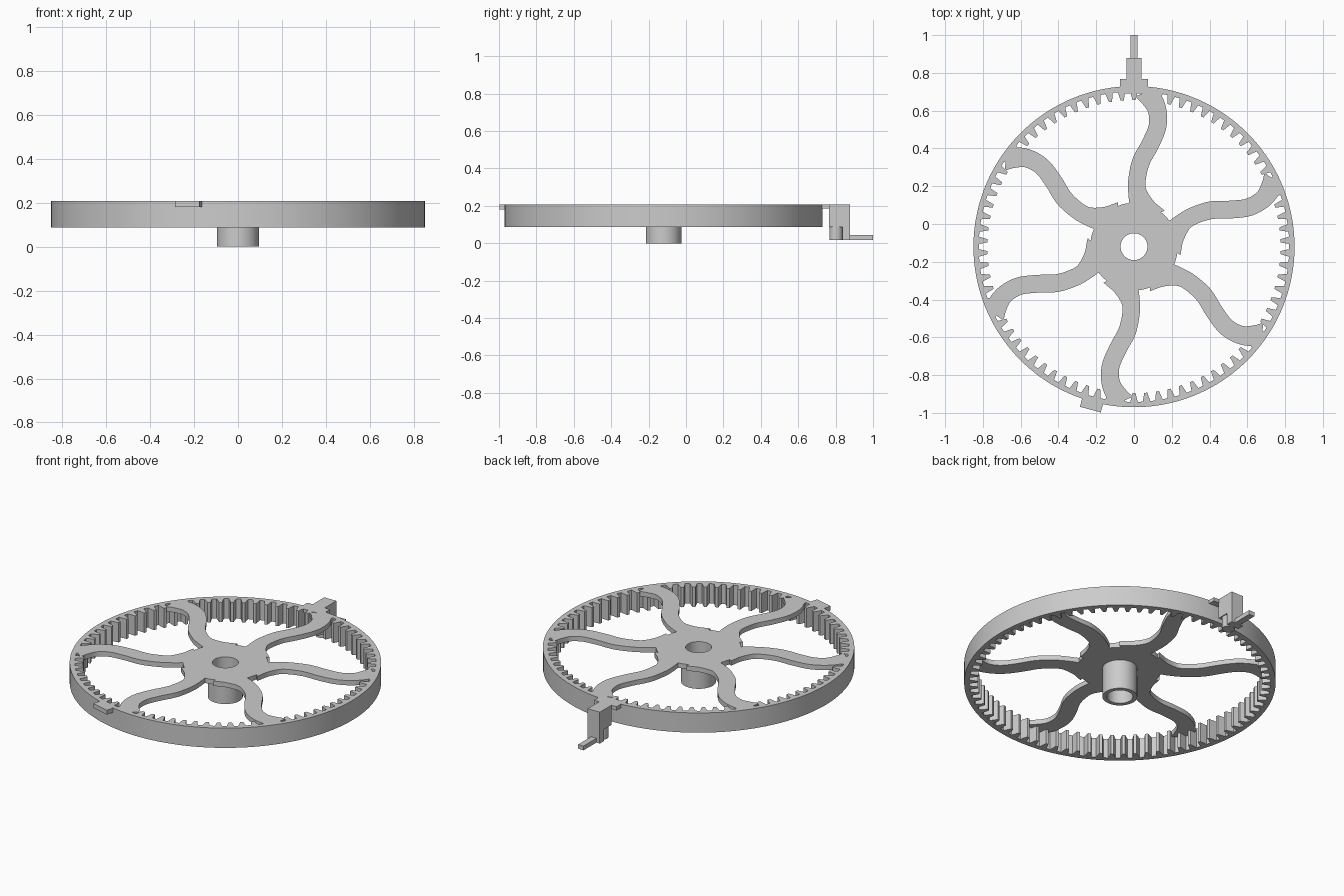
import bpy, bmesh, math
from mathutils import Vector, Matrix

cube = bpy.data.objects.get("Cube")
if cube:
    bpy.data.objects.remove(cube, do_unlink=True)

CY = -0.12                    # wheel axis in y
BOTTOM, TOP = 0.088, 0.207    # rim heights
PLATE = 0.178                 # underside of spokes and hub plate

grey = bpy.data.materials.new("plain grey")
grey.use_nodes = True
grey.diffuse_color = (0.6, 0.6, 0.6, 1)
grey.node_tree.nodes["Principled BSDF"].inputs["Base Color"].default_value = (0.6, 0.6, 0.6, 1)


def finish(name, bm, smooth=True):
    bmesh.ops.recalc_face_normals(bm, faces=bm.faces)
    mesh = bpy.data.meshes.new(name)
    bm.to_mesh(mesh)
    bm.free()
    obj = bpy.data.objects.new(name, mesh)
    bpy.context.collection.objects.link(obj)
    mesh.materials.append(grey)
    if smooth:
        bpy.ops.object.select_all(action="DESELECT")
        obj.select_set(True)
        bpy.context.view_layer.objects.active = obj
        bpy.ops.object.shade_smooth_by_angle(angle=math.radians(25))
    return obj


def polar(r, a):
    return r * math.cos(a), CY + r * math.sin(a)


def stitch(bm, rings, closed_rings=True):
    """Join a closed cycle of equal point rows with quads."""
    rows = [[bm.verts.new(p) for p in ring] for ring in rings]
    n = len(rows[0])
    for a, b in zip(rows, rows[1:] + rows[:1]):
        for i in range(n if closed_rings else n - 1):
            j = (i + 1) % n
            bm.faces.new((a[i], a[j], b[j], b[i]))
    return rows


def box(name, x, y, z, matrix=Matrix()):
    bm = bmesh.new()
    bmesh.ops.create_cube(bm, size=1)
    for v in bm.verts:
        v.co = matrix @ Vector((lo + (c + 0.5) * (hi - lo)
                                for c, (lo, hi) in zip(v.co, (x, y, z))))
    return finish(name, bm, False)


# Rim with internal teeth
TEETH = 78
TOOTH = ((-0.30, 0.822), (-0.13, 0.776), (0.13, 0.776), (0.30, 0.822))
pitch = math.tau / TEETH
inner, outer = [], []
for t in range(TEETH):
    for offset, r in TOOTH:
        a = math.pi / 2 + (t + offset) * pitch
        inner.append(polar(r, a))
        outer.append(polar(0.85, a))
bm = bmesh.new()
stitch(bm, [[(*p, z) for p in loop] for loop, z in
            ((inner, BOTTOM), (outer, BOTTOM), (outer, TOP), (inner, TOP))])
finish("toothed_rim", bm)

# Hub plate and bored sleeve
profile = ((0.071, 0), (0.095, 0), (0.095, PLATE), (0.232, PLATE), (0.232, TOP), (0.071, TOP))
bm = bmesh.new()
stitch(bm, [[(*polar(r, math.tau * i / 64), z) for i in range(64)] for r, z in profile])
finish("hub", bm)

# Six S-shaped spokes: centre line (x, y, half width) from hub to rim
PATH = [Vector(p) for p in (
    (0.07, 0.15, 0.10), (0.042, 0.215, 0.068), (0.018, 0.29, 0.049), (0.016, 0.355, 0.046),
    (0.037, 0.45, 0.047), (0.085, 0.54, 0.047), (0.124, 0.635, 0.047),
    (0.122, 0.725, 0.049), (0.085, 0.795, 0.056), (0.05, 0.835, 0.06))]


def smooth_path(points, steps=5):
    pts = [2 * points[0] - points[1]] + points + [2 * points[-1] - points[-2]]
    out = []
    for a, b, c, d in zip(pts, pts[1:], pts[2:], pts[3:]):
        for s in range(steps):
            t = s / steps
            out.append(0.5 * (2 * b + (c - a) * t + (2 * a - 5 * b + 4 * c - d) * t * t
                              + (3 * b - a - 3 * c + d) * t ** 3))
    return out + [points[-1]]


line = smooth_path(PATH)
left, right = [], []
for i, p in enumerate(line):
    d = (line[min(i + 1, len(line) - 1)] - line[max(i - 1, 0)]).xy.normalized()
    side = Vector((-d.y, d.x)) * p.z
    for edge, q in ((left, p.xy + side), (right, p.xy - side)):
        if q.length > 0.835:
            q *= 0.835 / q.length
        edge.append(q)
for k in range(6):
    turn = Matrix.Rotation(k * math.pi / 3, 2)
    rows = []
    for edge, z in ((left, PLATE), (right, PLATE), (right, TOP), (left, TOP)):
        rows.append([(*(turn @ q + Vector((0, CY))), z) for q in edge])
    bm = bmesh.new()
    rows = stitch(bm, rows, False)
    for end in (0, -1):
        bm.faces.new([row[end] for row in rows])
    finish(f"spoke_{k + 1}", bm)

# Rear bracket with post, pin and pointer
box("bracket_flange", (-0.075, 0.075), (0.69, 0.768), (0.185, TOP))
box("bracket_neck", (-0.04, 0.04), (0.70, 0.768), (0.185, TOP))
box("bracket_block", (-0.04, 0.04), (0.765, 0.878), (BOTTOM, TOP))
box("bracket_post", (-0.04, 0.04), (0.838, 0.878), (0.018, BOTTOM))
box("pointer", (-0.018, 0.018), (0.87, 1.0), (0.018, 0.044))
bm = bmesh.new()
bmesh.ops.create_cone(bm, cap_ends=True, segments=32, radius1=0.036, radius2=0.036,
                      depth=BOTTOM - 0.018,
                      matrix=Matrix.Translation((0, 0.802, (BOTTOM + 0.018) / 2)))
finish("bracket_pin", bm)

# Front tab on the rim
place = Matrix.Translation((0, CY, 0)) @ Matrix.Rotation(math.radians(-15), 4, "Z")
box("front_tab", (-0.057, 0.057), (-0.893, -0.835), (0.18, TOP), place)
